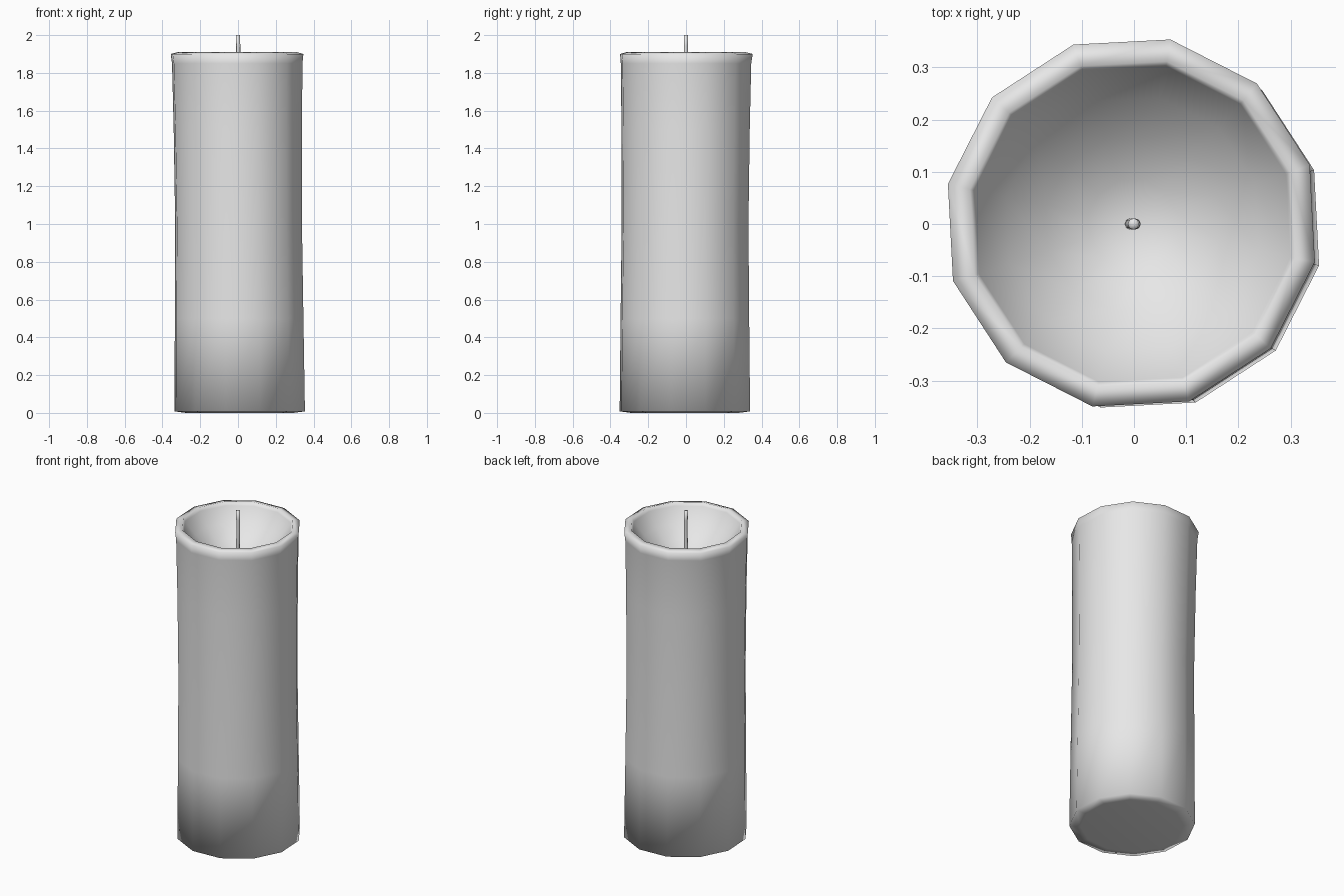
import bpy, bmesh
from math import cos, sin, radians, pi

cube = bpy.data.objects.get("Cube")
if cube:
    bpy.data.objects.remove(cube, do_unlink=True)

grey = bpy.data.materials.new("plain grey")
grey.use_nodes = True
grey.diffuse_color = (0.8, 0.8, 0.8, 1)
grey.node_tree.nodes["Principled BSDF"].inputs["Base Color"].default_value = (0.8, 0.8, 0.8, 1)


def loft(name, rings, sides, phase):
    """Skin rings of (radius, x, y, z) and close both ends with triangle fans."""
    bm = bmesh.new()
    loops = []
    for r, x, y, z in rings:
        angles = [phase + 2 * pi * i / sides for i in range(sides)]
        loops.append([bm.verts.new((x + r * cos(a), y + r * sin(a), z)) for a in angles])
    for low, high in zip(loops, loops[1:]):
        for i in range(sides):
            j = (i + 1) % sides
            bm.faces.new((low[i], low[j], high[j], high[i]))
    for loop, ring in ((loops[0], rings[0]), (loops[-1], rings[-1])):
        tip = bm.verts.new(ring[1:])
        for i in range(sides):
            bm.faces.new((loop[i], loop[(i + 1) % sides], tip))
    bmesh.ops.recalc_face_normals(bm, faces=bm.faces)
    for face in bm.faces:
        face.smooth = True
    mesh = bpy.data.meshes.new(name)
    bm.to_mesh(mesh)
    bm.free()
    mesh.materials.append(grey)
    obj = bpy.data.objects.new(name, mesh)
    bpy.context.collection.objects.link(obj)
    return obj


# Wax body: base, slightly waisted wall, rounded rim
body = [
    (0.29, 0.009, -0.006, 0),
    (0.353, 0.009, -0.006, 0.008),
    (0.348, 0.006, -0.006, 0.5),
    (0.343, 0.003, -0.005, 1.0),
    (0.347, -0.001, -0.002, 1.5),
    (0.353, -0.004, 0, 1.85),
    (0.359, -0.005, 0.002, 1.9),
    (0.318, -0.003, 0, 1.911),
    (0.309, -0.003, 0, 1.89),
]

# Hollow melted bowl inside the rim
depth = 0.21
for t in (0.8, 0.55, 0.28, 0.1):
    body.append((0.309 * t, -0.003, 0, 1.89 - depth * (1 - t ** 2)))
loft("candle_body", body, 12, radians(18))

# Thin bent wick
wick = [(0.011, -0.008 + 0.010 * sin(pi * 0.75 * k / 6), 0, 1.66 + 0.34 * k / 6)
        for k in range(7)]
loft("wick", wick, 8, 0)
